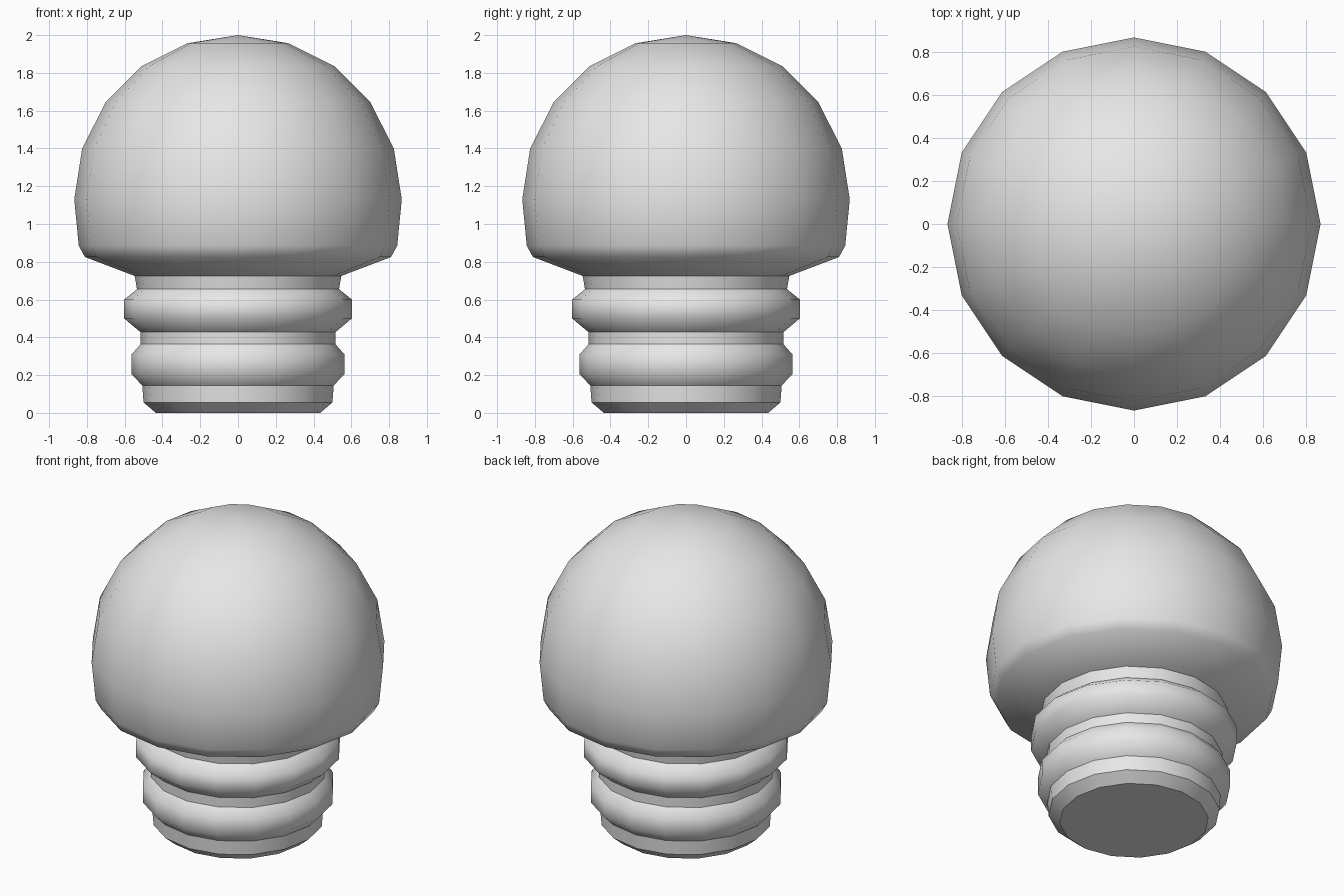
import bpy
import bmesh
from math import cos, sin, tau

SIDES = 16

cube = bpy.data.objects.get("Cube")
if cube:
    bpy.data.objects.remove(cube, do_unlink=True)

grey = bpy.data.materials.new("plain grey")
grey.use_nodes = True
grey.diffuse_color = (0.8, 0.8, 0.8, 1)
grey.node_tree.nodes["Principled BSDF"].inputs["Base Color"].default_value = grey.diffuse_color


def lathe(name, profile, sharp=()):
    """Turn (radius, height) points, listed bottom to top, into a smooth solid;
    rings whose index is in sharp keep a hard edge."""
    bm = bmesh.new()
    rings = []
    for r, z in profile:
        if r == 0:
            rings.append([bm.verts.new((0, 0, z))] * SIDES)
        else:
            rings.append([bm.verts.new((r * cos(tau * i / SIDES), r * sin(tau * i / SIDES), z))
                          for i in range(SIDES)])
    for low, high in zip(rings, rings[1:]):
        for i in range(SIDES):
            j = (i + 1) % SIDES
            corners = [low[i], low[j], high[j], high[i]]
            bm.faces.new(list(dict.fromkeys(corners)))
    # Flat closing face at the base when the profile starts at z = 0
    if profile[0][1] == 0:
        bm.faces.new(rings[0][::-1])
    for face in bm.faces:
        face.smooth = True
    for k in sharp:
        for i in range(SIDES):
            edge = bm.edges.get((rings[k][i], rings[k][(i + 1) % SIDES]))
            edge.smooth = False
    mesh = bpy.data.meshes.new(name)
    bm.to_mesh(mesh)
    bm.free()
    mesh.materials.append(grey)
    obj = bpy.data.objects.new(name, mesh)
    bpy.context.collection.objects.link(obj)
    return obj


# Ribbed plug: chamfered tip, two rounded ribs and the collars between them
stem = [(0.435, 0), (0.5, 0.055), (0.507, 0.145),
        (0.563, 0.205), (0.563, 0.31), (0.515, 0.365), (0.517, 0.428),
        (0.603, 0.5), (0.603, 0.6), (0.535, 0.655), (0.547, 0.725)]
lathe("ribbed_stem", stem, sharp=(0, 1, 2, 5, 6, 9, 10))

# Domed head with a sloping underside
head = [(0.547, 0.725), (0.81, 0.825), (0.843, 0.885), (0.867, 1.13),
        (0.825, 1.4), (0.7, 1.645), (0.51, 1.835), (0.268, 1.957), (0, 2)]
lathe("domed_head", head)
